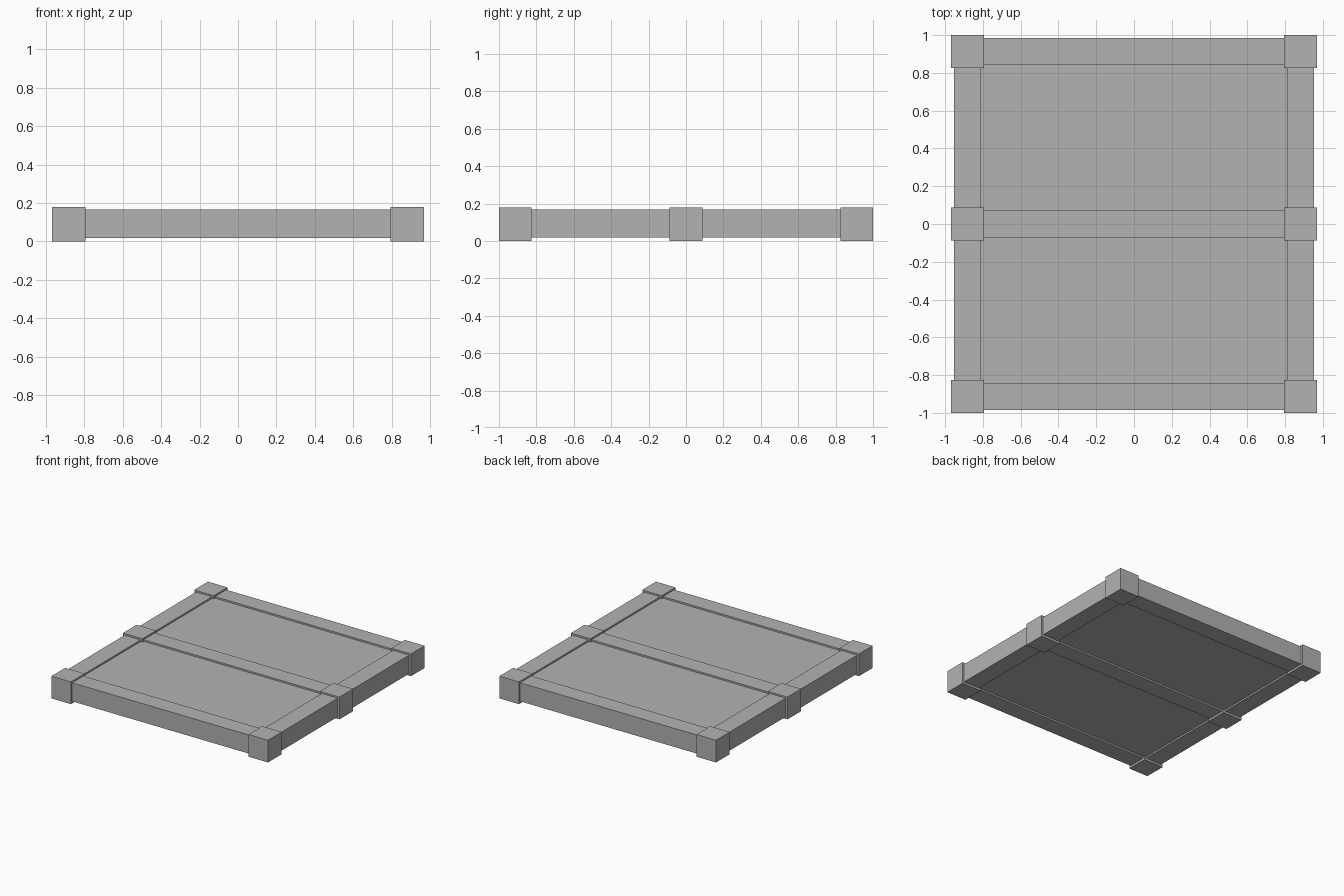
import bpy
import bmesh
from mathutils import Matrix, Vector

cube = bpy.data.objects.get("Cube")
if cube:
    bpy.data.objects.remove(cube, do_unlink=True)

# Single flat grey
grey = bpy.data.materials.new("light_grey")
grey.use_nodes = True
colour = (0.448, 0.448, 0.448, 1)
grey.diffuse_color = colour
grey.node_tree.nodes["Principled BSDF"].inputs["Base Color"].default_value = colour


def box(name, x, y, z):
    """Box spanning the (low, high) range on each axis."""
    low, high = (Vector(corner) for corner in zip(x, y, z))
    bm = bmesh.new()
    bmesh.ops.create_cube(bm, size=1, matrix=Matrix.Diagonal((*(high - low), 1)))
    mesh = bpy.data.meshes.new(name)
    bm.to_mesh(mesh)
    bm.free()
    mesh.materials.append(grey)
    obj = bpy.data.objects.new(name, mesh)
    obj.location = (low + high) / 2
    bpy.context.collection.objects.link(obj)


POST_X, POST_Y = 0.882, 0.913     # post centres
POST_W, RAIL_W = 0.0875, 0.072    # half widths
POST_Z, RAIL_Z, PANEL_Z = (0, 0.18), (0.017, 0.167), (0.03, 0.154)
rows = {"front": -POST_Y, "middle": 0, "back": POST_Y}
sides = {"right": -POST_X, "left": POST_X}

# Posts and cross rails
for row, y in rows.items():
    for side, x in sides.items():
        box(f"{row}_{side}_post", (x - POST_W, x + POST_W),
            (y - POST_W, y + POST_W), POST_Z)
    box(f"{row}_cross_rail", (-POST_X, POST_X), (y - RAIL_W, y + RAIL_W), RAIL_Z)

# Side rails and recessed panels between the posts
for bay, y in (("front", (-POST_Y, 0)), ("back", (0, POST_Y))):
    for side, x in sides.items():
        box(f"{bay}_{side}_side_rail", (x - RAIL_W, x + RAIL_W), y, RAIL_Z)
    box(f"{bay}_panel", (-POST_X, POST_X), y, PANEL_Z)
